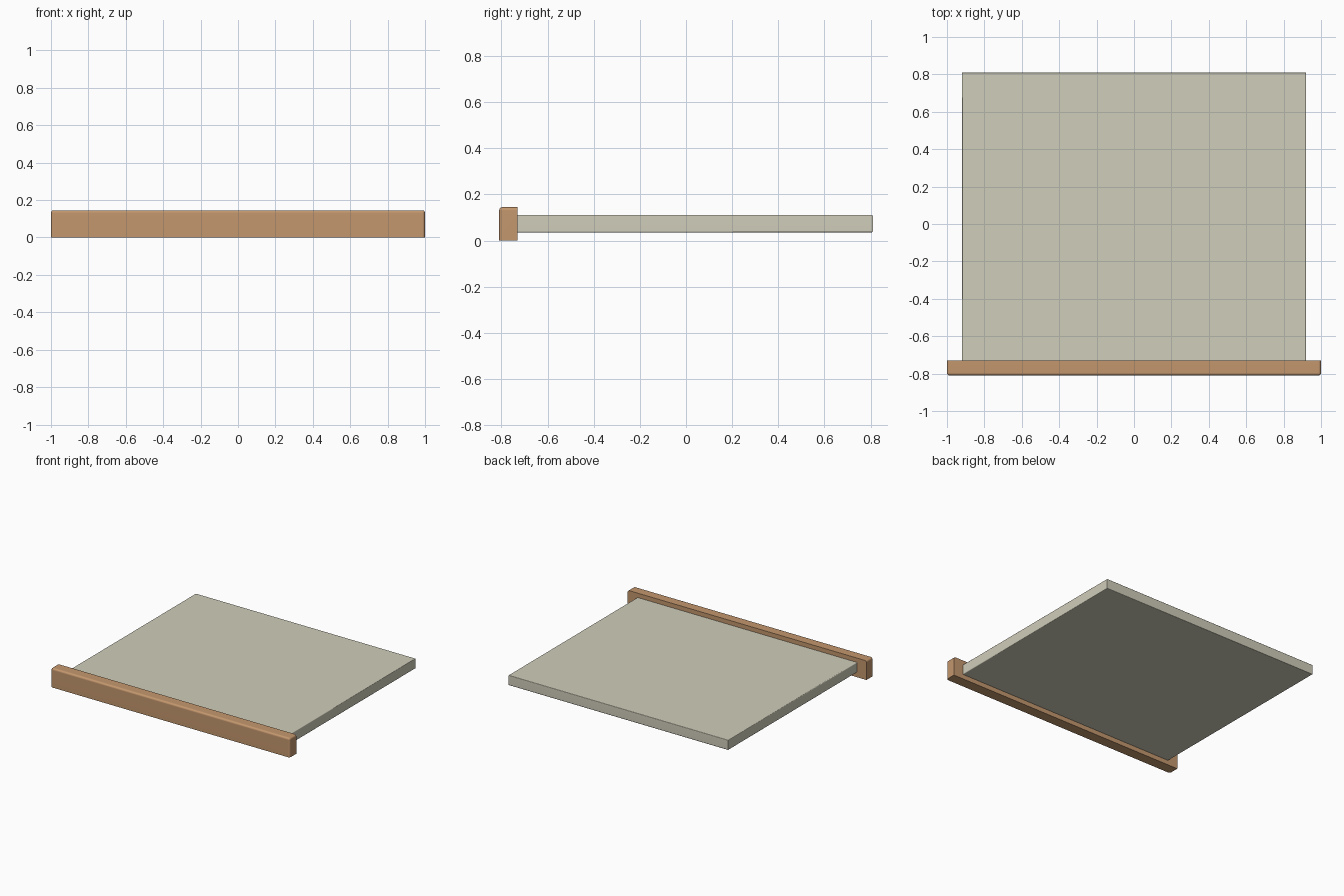
import bpy, bmesh

if "Cube" in bpy.data.objects:
    bpy.data.objects.remove(bpy.data.objects["Cube"])


def material(name, rgb):
    m = bpy.data.materials.new(name)
    m.diffuse_color = (*rgb, 1)
    m.use_nodes = True
    m.node_tree.nodes["Principled BSDF"].inputs["Base Color"].default_value = m.diffuse_color
    return m


def rounded_box(name, lo, hi, width, rounded, mat):
    """Box from corner lo to corner hi; edges chosen by rounded(a, b) are softened."""
    bm = bmesh.new()
    bmesh.ops.create_cube(bm, size=1)
    edges = [e for e in bm.edges if rounded(*[v.co.copy() for v in e.verts])]
    for v in bm.verts:
        v.co = [lo[i] + (v.co[i] + 0.5) * (hi[i] - lo[i]) for i in range(3)]
    bmesh.ops.bevel(bm, geom=edges, offset=width, segments=3, profile=0.5,
                    affect='EDGES', clamp_overlap=True)
    me = bpy.data.meshes.new(name)
    bm.to_mesh(me)
    bm.free()
    ob = bpy.data.objects.new(name, me)
    bpy.context.collection.objects.link(ob)
    me.materials.append(mat)
    bpy.ops.object.select_all(action='DESELECT')
    ob.select_set(True)
    bpy.context.view_layer.objects.active = ob
    bpy.ops.object.shade_smooth_by_angle(angle=0.7)
    # keep the broad faces flat beside the rounded edges
    ob.modifiers.new("flat_faces", 'WEIGHTED_NORMAL').keep_sharp = True
    return ob


def rail_edge(a, b):
    # edges between any two of: front, top, ends (back and bottom stay square)
    mid = (a + b) / 2
    return mid.y < 0.4 and mid.z > -0.4


def panel_edge(a, b):
    # horizontal edges on both ends and the back
    mid = (a + b) / 2
    return abs(mid.z) > 0.4 and mid.y > -0.4


wood = material("tan wood", (0.55, 0.31, 0.155))
board = material("pale grey beige", (0.63, 0.61, 0.49))

# upright front rail
rounded_box("front_rail", (-1, -0.81, 0), (1, -0.73, 0.145), 0.014, rail_edge, wood)

# flat board behind the rail
rounded_box("flat_panel", (-0.92, -0.73, 0.035), (0.92, 0.81, 0.112), 0.006, panel_edge, board)
